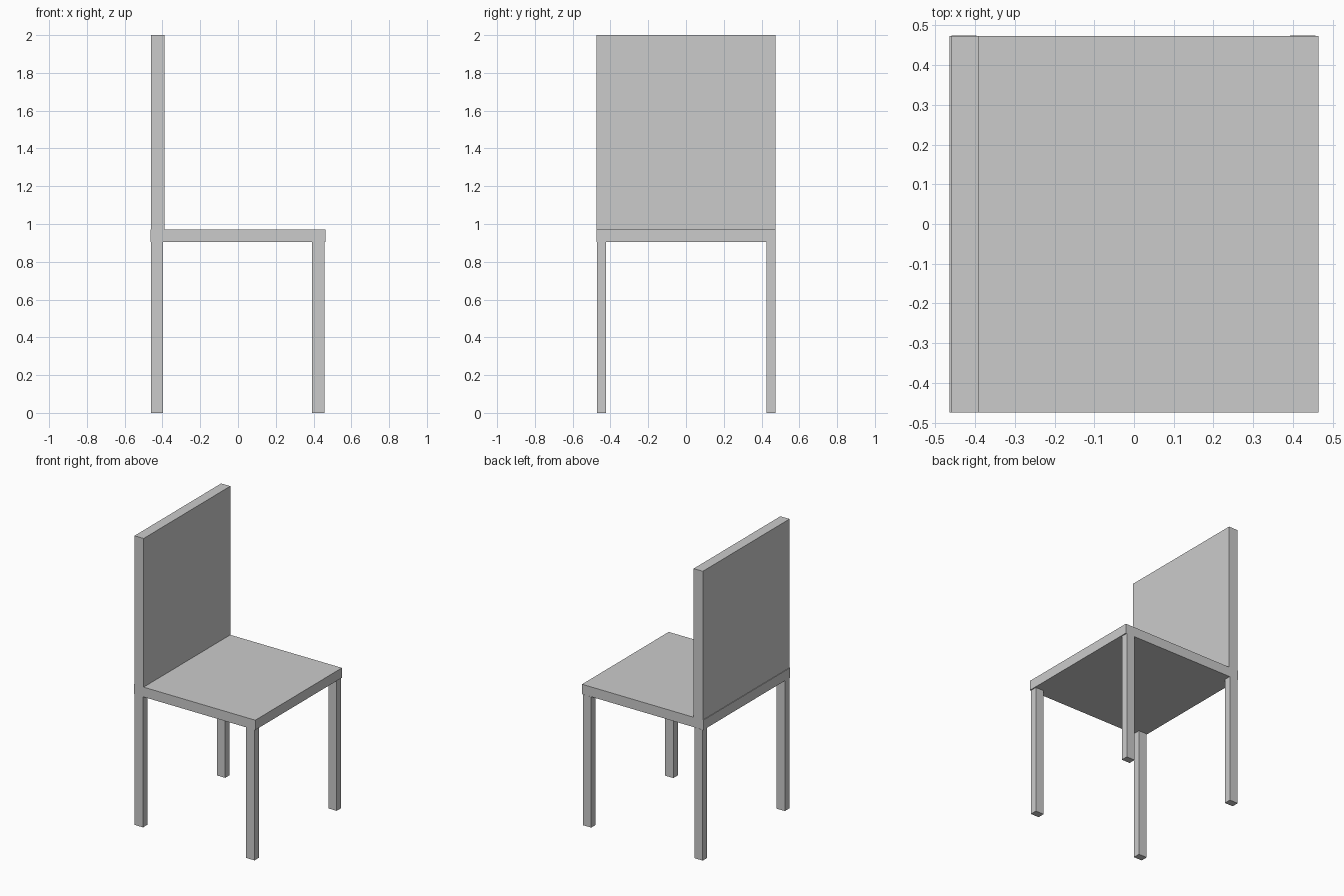
import bpy

if "Cube" in bpy.data.objects:
    bpy.data.objects.remove(bpy.data.objects["Cube"])


def box(name, lo, hi):
    """Box spanning two opposite corners."""
    centre = [(a + b) / 2 for a, b in zip(lo, hi)]
    bpy.ops.mesh.primitive_cube_add(size=1, location=centre)
    obj = bpy.context.object
    obj.name = name
    obj.scale = [b - a for a, b in zip(lo, hi)]
    bpy.ops.object.transform_apply(location=False, rotation=False, scale=True)
    return obj


SEAT_BOTTOM, SEAT_TOP = 0.904, 0.972

# Seat slab and upright backrest panel
box("seat", (-0.464, -0.474, SEAT_BOTTOM), (0.464, 0.473, SEAT_TOP))
box("backrest", (-0.460, -0.474, SEAT_TOP), (-0.390, 0.473, 2.0))

# Four legs: the backrest side is -x
for end, x0, x1 in (("back", -0.460, -0.396), ("front", 0.393, 0.457)):
    for side, y0, y1 in (("near", -0.472, -0.423), ("far", 0.425, 0.474)):
        box(f"{end}_leg_{side}", (x0, y0, 0), (x1, y1, SEAT_BOTTOM))
